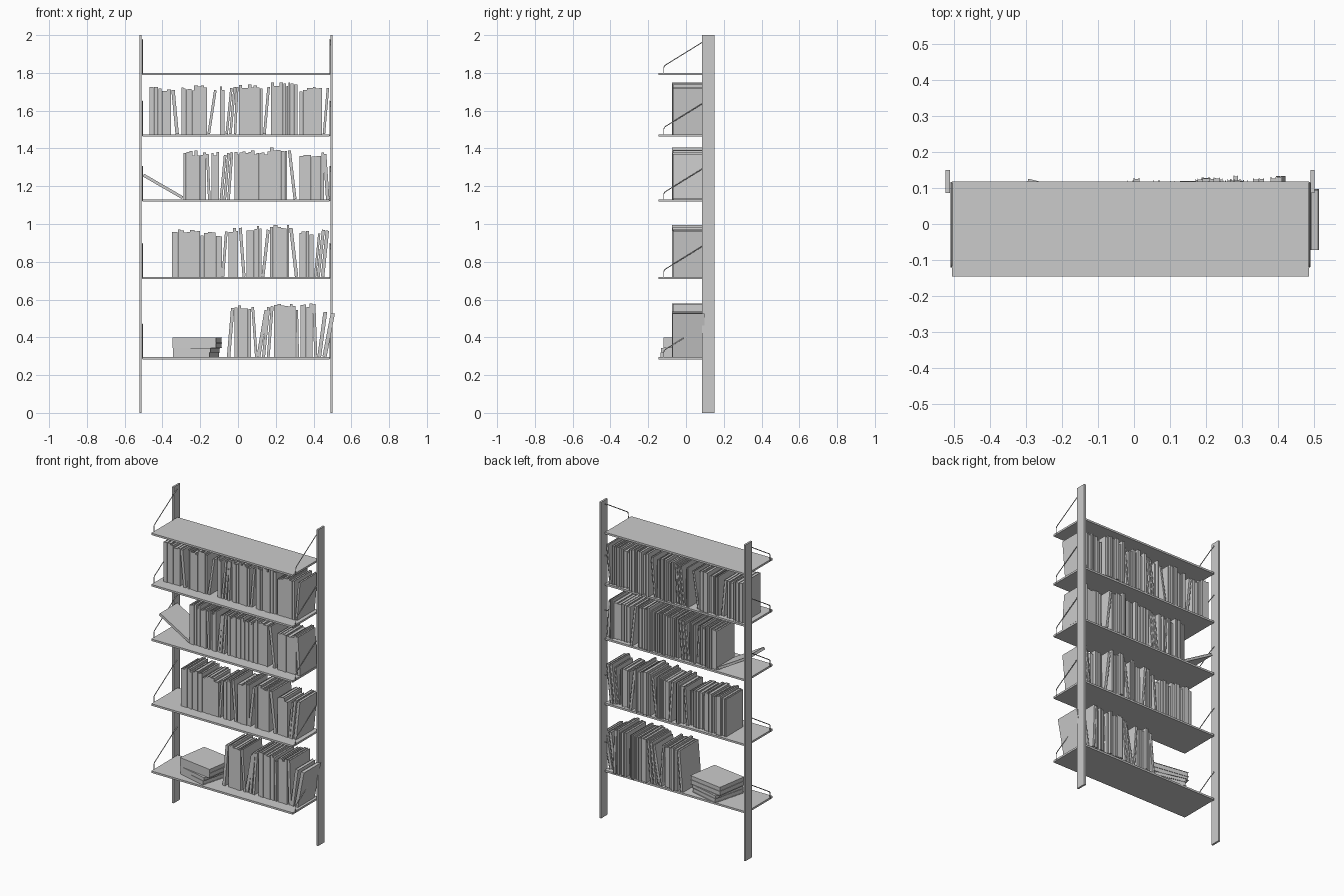
import bpy, bmesh, math, random
from mathutils import Matrix, Vector

random.seed(4)
CX = -0.0105                      # middle of the frame
SHELVES = [0.295, 0.72, 1.13, 1.475, 1.80]


def add_box(bm, lo, hi, mat=Matrix()):
    lo, hi = Vector(lo), Vector(hi)
    m = mat @ Matrix.Translation((lo + hi) / 2) @ Matrix.Diagonal((*(hi - lo), 1))
    bmesh.ops.create_cube(bm, size=1, matrix=m)


def finish(bm, name):
    me = bpy.data.meshes.new(name)
    bm.to_mesh(me)
    bm.free()
    ob = bpy.data.objects.new(name, me)
    bpy.context.collection.objects.link(ob)
    return ob


def box(name, lo, hi):
    bm = bmesh.new()
    add_box(bm, lo, hi)
    return finish(bm, name)


def book(name, w, d, h, mat):
    """Spine at -y, two boards and a recessed page block; origin at bottom front centre."""
    bm = bmesh.new()
    t, r = min(0.002, w * 0.2), 0.003
    add_box(bm, (-w / 2, 0, 0), (w / 2, t, h), mat)
    for s in (-1, 1):
        x0, x1 = sorted((s * w / 2, s * (w / 2 - t)))
        add_box(bm, (x0, t, 0), (x1, d, h), mat)
    add_box(bm, (-w / 2 + t, t, r), (w / 2 - t, d - r, h - r), mat)
    return finish(bm, name)


def standing(x, z, w, h, angle=0.0):
    """Stand a book at bottom centre x, tilted sideways (positive leans right)."""
    y = -0.072 + random.uniform(-0.003, 0.004)
    lift = w / 2 * abs(math.sin(angle))
    m = Matrix.Translation((x, y, z + lift)) @ Matrix.Rotation(angle, 4, 'Y')
    book("book", w, 0.72 * h, h, m)


# uprights
for side, x in (("left", -0.522), ("right", 0.489)):
    box(side + "_upright", (x, 0.086, 0), (x + 0.012, 0.150, 2))

# shelves and bent wire brackets
for z in SHELVES:
    box("shelf_board", (-0.505, -0.146, z - 0.012), (0.485, 0.118, z))
    for x in (-0.5065, 0.4865):
        cu = bpy.data.curves.new("wire_bracket", 'CURVE')
        cu.dimensions = '3D'
        cu.bevel_depth = 0.0028
        cu.bevel_resolution = 1
        cu.use_fill_caps = True
        path = [(-0.118, -0.008), (-0.118, 0.028), (-0.114, 0.037),
                (-0.105, 0.044), (0.083, 0.160), (0.115, 0.176)]
        sp = cu.splines.new('POLY')
        sp.points.add(len(path) - 1)
        for p, (y, dz) in zip(sp.points, path):
            p.co = (x, y, z + dz, 1)
        ob = bpy.data.objects.new("wire_bracket", cu)
        bpy.context.collection.objects.link(ob)

# upright runs: (x start, x end, count, height)
RUNS = {
    0.295: [(-0.02, 0.07, 5, 0.265), (0.19, 0.305, 7, 0.27), (0.33, 0.395, 4, 0.275)],
    0.72: [(-0.35, -0.20, 9, 0.245), (-0.20, -0.085, 6, 0.225), (-0.05, 0.0, 3, 0.25),
           (0.045, 0.125, 5, 0.255), (0.17, 0.27, 6, 0.265), (0.325, 0.40, 4, 0.235)],
    1.13: [(-0.29, -0.17, 8, 0.245), (-0.14, -0.10, 3, 0.24), (-0.02, 0.17, 13, 0.25),
           (0.17, 0.26, 5, 0.265), (0.325, 0.455, 6, 0.235)],
    1.475: [(-0.47, -0.355, 5, 0.24), (-0.30, -0.165, 9, 0.245), (-0.095, -0.07, 2, 0.245),
            (0.005, 0.13, 8, 0.25), (0.175, 0.315, 9, 0.262), (0.325, 0.445, 7, 0.24)],
}
# leaning books: (bottom x, top x, thickness, height)
LEANING = {
    0.295: [(-0.05, -0.028, 0.018, 0.26), (0.097, 0.078, 0.014, 0.265), (0.108, 0.15, 0.02, 0.25),
            (0.135, 0.162, 0.016, 0.265), (0.160, 0.181, 0.015, 0.27), (0.317, 0.312, 0.012, 0.25),
            (0.412, 0.402, 0.016, 0.28), (0.430, 0.462, 0.02, 0.24), (0.458, 0.502, 0.022, 0.235)],
    0.72: [(-0.08, -0.062, 0.014, 0.24), (0.032, 0.012, 0.016, 0.26), (0.132, 0.16, 0.016, 0.25),
           (0.31, 0.28, 0.018, 0.26), (0.408, 0.43, 0.012, 0.23), (0.425, 0.452, 0.016, 0.25),
           (0.448, 0.473, 0.018, 0.245)],
    1.13: [(-0.152, -0.162, 0.014, 0.24), (-0.09, -0.068, 0.014, 0.235),
           (-0.07, -0.05, 0.014, 0.245), (-0.05, -0.032, 0.014, 0.25),
           (0.302, 0.272, 0.016, 0.26), (0.475, 0.459, 0.018, 0.24)],
    1.475: [(-0.322, -0.344, 0.018, 0.235), (-0.155, -0.12, 0.014, 0.235),
            (-0.06, -0.035, 0.013, 0.245), (-0.04, -0.018, 0.013, 0.25),
            (-0.016, -0.004, 0.013, 0.25), (0.14, 0.162, 0.014, 0.25),
            (0.455, 0.476, 0.013, 0.245)],
}
for z, runs in RUNS.items():
    for x0, x1, n, h in runs:
        ws = [random.uniform(0.65, 1.35) for _ in range(n)]
        k, x = (x1 - x0) / sum(ws), x0
        for w in ws:
            standing(x + w * k / 2, z, w * k - 0.0008, h + random.uniform(-0.014, 0.014))
            x += w * k
for z, items in LEANING.items():
    for xb, xt, w, h in items:
        standing(xb, z, w, h, math.asin((xt - xb) / h))

# one book slumped against the left upright
a = math.radians(-60)
standing(-0.293, 1.132, 0.016, 0.24, a)

# flat pile on the bottom shelf, each book turned slightly
z = 0.295
for w, d, t, rot, x in ((0.20, 0.215, 0.026, -15, -0.345), (0.205, 0.215, 0.022, -14, -0.345),
                        (0.235, 0.20, 0.027, -9, -0.348), (0.235, 0.20, 0.028, -9, -0.348)):
    m = (Matrix.Translation((x, -0.083, z)) @ Matrix.Rotation(math.radians(rot), 4, 'Z')
         @ Matrix.Translation((0, 0, t / 2)) @ Matrix.Rotation(math.radians(90), 4, 'Y'))
    # flat book: height runs along x, thickness along z
    book("flat_book", t, d, w, m)
    z += t
